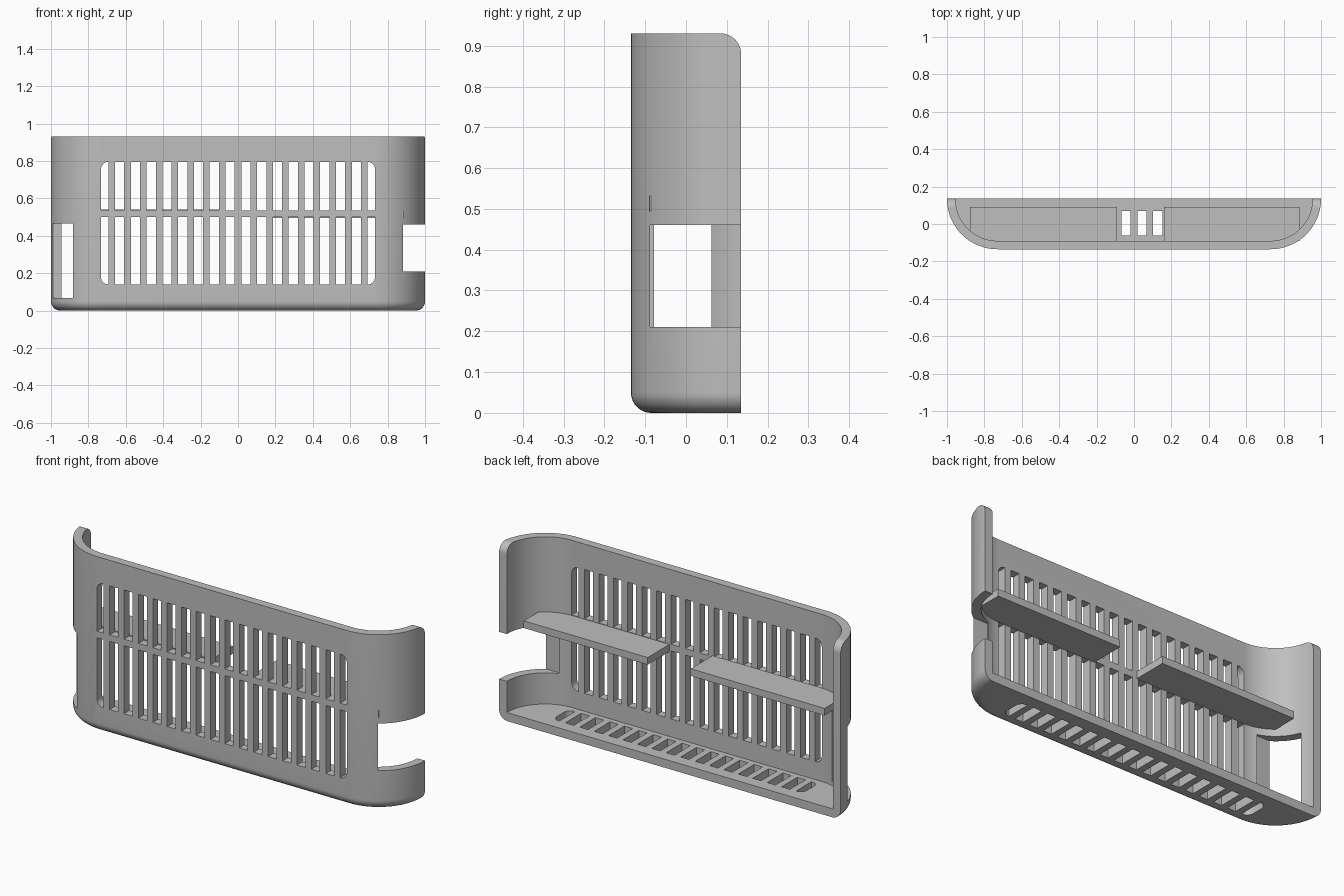
import bpy, bmesh
from math import sin, cos, pi, radians

cube = bpy.data.objects.get("Cube")
if cube:
    bpy.data.objects.remove(cube, do_unlink=True)

HALF, FRONT, BACK, HEIGHT = 1.0, -0.135, 0.135, 0.93
RADIUS, WALL, FILLET = 0.27, 0.045, 0.05

grey = bpy.data.materials.new("Grey plastic")
grey.use_nodes = True
tone = (0.52, 0.52, 0.52, 1)
grey.diffuse_color = tone
grey.node_tree.nodes["Principled BSDF"].inputs["Base Color"].default_value = tone

# Ways to stand a 2D outline in space: swept along x, y or z
ALONG = {"x": lambda u, v, w: (w, u, v),
         "y": lambda u, v, w: (u, w, v),
         "z": lambda u, v, w: (u, v, w)}


def loft(bm, rings):
    loops = [[bm.verts.new(p) for p in ring] for ring in rings]
    for a, b in zip(loops, loops[1:]):
        for i in range(len(a)):
            j = (i + 1) % len(a)
            bm.faces.new((a[i], a[j], b[j], b[i]))
    bm.faces.new(loops[0])
    bm.faces.new(loops[-1])


def prism(bm, outline, axis, start, end):
    put = ALONG[axis]
    loft(bm, [[put(u, v, w) for u, v in outline] for w in (start, end)])


def finish(name, bm):
    bmesh.ops.recalc_face_normals(bm, faces=bm.faces)
    mesh = bpy.data.meshes.new(name)
    bm.to_mesh(mesh)
    bm.free()
    mesh.materials.append(grey)
    ob = bpy.data.objects.new(name, mesh)
    bpy.context.collection.objects.link(ob)
    return ob


def rounded(u0, u1, v0, v1, radii=(0, 0, 0, 0)):
    """Rectangle outline; radii for lower left, lower right, upper right, upper left."""
    corners = ((u0, v0, 1, 1), (u1, v0, -1, 1), (u1, v1, -1, -1), (u0, v1, 1, -1))
    pts = []
    for k, ((u, v, su, sv), r) in enumerate(zip(corners, radii)):
        if not r:
            pts.append((u, v))
            continue
        for i in range(9):
            a = pi + k * pi / 2 + i * pi / 16
            pts.append((u + su * r + r * cos(a), v + sv * r + r * sin(a)))
    return pts


def plan(inset, extra=0):
    """Footprint with a straight back and two rounded front corners."""
    r, cx, n = RADIUS - inset, HALF - RADIUS, 28
    arc = [(r * cos(i * pi / 2 / n), BACK - r * sin(i * pi / 2 / n)) for i in range(n + 1)]
    pts = [(-cx - x, y) for x, y in arc] + [(cx + x, y) for x, y in reversed(arc)]
    if extra:
        pts += [(HALF - inset, BACK + extra), (inset - HALF, BACK + extra)]
    return pts


def cut(target, name, bm):
    tool = finish(name, bm)
    tool.hide_render = True
    mod = target.modifiers.new(name, "BOOLEAN")
    mod.operation, mod.solver, mod.object = "DIFFERENCE", "EXACT", tool
    bpy.context.view_layer.objects.active = target
    bpy.ops.object.modifier_apply(modifier=mod.name)
    bpy.data.objects.remove(tool, do_unlink=True)


# Basket shell with a rolled bottom edge
bm = bmesh.new()
rings = []
for i in range(11):
    a = i * pi / 20
    inset, z = FILLET * (1 - sin(a)), FILLET * (1 - cos(a))
    rings.append([(x, y, z) for x, y in plan(inset)])
rings.append([(x, y, HEIGHT) for x, y in plan(0)])
loft(bm, rings)
shell = finish("basket_shell", bm)

# Hollow, open at the top and back
bm = bmesh.new()
prism(bm, plan(WALL, 0.2), "z", WALL, HEIGHT + 0.2)
cut(shell, "hollow_cutter", bm)

# Rounded upper back corners of the side walls
bm = bmesh.new()
cy, cz = BACK - 0.05, HEIGHT - 0.05
corner = [(cy + 0.05 * sin(i * pi / 24), cz + 0.05 * cos(i * pi / 24)) for i in range(13)]
corner += [(BACK + 0.1, cz), (BACK + 0.1, HEIGHT + 0.1), (cy, HEIGHT + 0.1)]
prism(bm, corner, "x", -1.2, 1.2)
cut(shell, "corner_cutter", bm)

# Side openings: a notch open to the back on the left, a window on the right
bm = bmesh.new()
prism(bm, rounded(-0.088, 0.3, 0.21, 0.46), "x", 0.8, 1.2)
prism(bm, rounded(-0.088, 0.062, 0.068, 0.465), "x", -1.2, -0.8)
cut(shell, "side_opening_cutter", bm)

# Slots in the front and floor, clipped to panels with rounded outer corners
bm = bmesh.new()
PITCH, SLOT, LIMIT, ROUND = 0.0844, 0.049, 0.732, 0.038
for k in range(18):
    x = (k - 8.5) * PITCH
    x0, x1 = max(x - SLOT / 2, -LIMIT), min(x + SLOT / 2, LIMIT)
    lf, rt = ROUND * (k == 0), ROUND * (k == 17)
    prism(bm, rounded(x0, x1, 0.14, 0.5, (lf, rt, 0, 0)), "y", -0.3, -0.03)
    prism(bm, rounded(x0, x1, 0.535, 0.795, (0, 0, rt, lf)), "y", -0.3, -0.03)
    prism(bm, rounded(x0, x1, -0.062, 0.07, (lf, rt, rt, lf)), "z", -0.1, 0.1)
cut(shell, "slot_cutter", bm)

# Two inner shelves
shelves = []
for name, x0, x1, z0, z1 in (("left_shelf", 0.16, 0.886, 0.494, 0.532),
                             ("right_shelf", -0.876, -0.092, 0.502, 0.54)):
    bm = bmesh.new()
    prism(bm, rounded(x0, x1, -0.09, 0.092), "z", z0, z1)
    shelves.append(finish(name, bm))

# Smooth the curves, keep the edges sharp
bpy.ops.object.select_all(action="DESELECT")
shell.select_set(True)
bpy.context.view_layer.objects.active = shell
bpy.ops.object.shade_smooth_by_angle(angle=radians(30))
